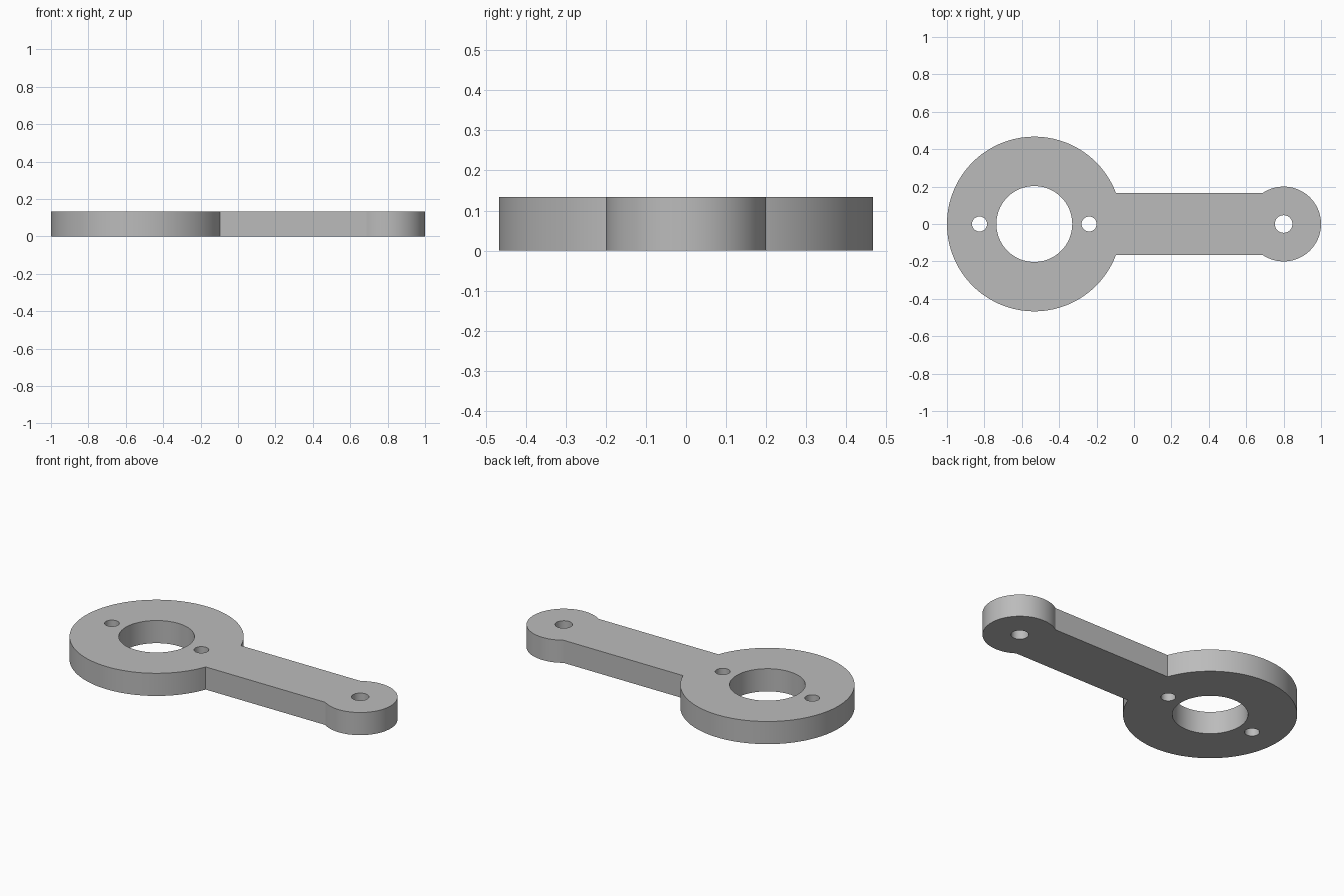
import bpy, bmesh
from math import asin, cos, pi, sin

cube = bpy.data.objects.get("Cube")
if cube:
    bpy.data.objects.remove(cube, do_unlink=True)

THICK = 0.134
HUB_X, HUB_R = -0.533, 0.467
TIP_X, TIP_R = 0.8, 0.2
ARM_HALF = 0.165


def arc(cx, r, start, end, n):
    """Points along a circular arc centred on the x axis."""
    return [(cx + r * cos(start + (end - start) * i / n),
             r * sin(start + (end - start) * i / n)) for i in range(n + 1)]


def circle(cx, r, n=64):
    return arc(cx, r, 0, 2 * pi, n)[:-1]


# Outline: hub arc, straight arm edges, tip arc
hub_angle = asin(ARM_HALF / HUB_R)
tip_angle = pi - asin(ARM_HALF / TIP_R)
outline = arc(HUB_X, HUB_R, hub_angle, 2 * pi - hub_angle, 96)
outline += arc(TIP_X, TIP_R, -tip_angle, tip_angle, 64)

# Bearing bore, two hub bolt holes and the tip pivot hole
holes = [circle(HUB_X, 0.203, 96), circle(HUB_X - 0.293, 0.04),
         circle(HUB_X + 0.293, 0.04), circle(TIP_X, 0.047)]

# Filled profile extruded to a solid plate
curve = bpy.data.curves.new("lever_profile", "CURVE")
curve.dimensions = "2D"
curve.fill_mode = "BOTH"
curve.extrude = THICK / 2
for loop in [outline] + holes:
    spline = curve.splines.new("POLY")
    spline.points.add(len(loop) - 1)
    for point, (x, y) in zip(spline.points, loop):
        point.co = (x, y, 0, 1)
    spline.use_cyclic_u = True

profile = bpy.data.objects.new("lever_profile", curve)
bpy.context.collection.objects.link(profile)
bpy.context.view_layer.update()
mesh = bpy.data.meshes.new_from_object(
    profile.evaluated_get(bpy.context.evaluated_depsgraph_get()))
bpy.data.objects.remove(profile, do_unlink=True)

# Weld caps to walls and stand the plate on the ground
bm = bmesh.new()
bm.from_mesh(mesh)
bmesh.ops.remove_doubles(bm, verts=bm.verts, dist=0.0001)
bmesh.ops.translate(bm, verts=bm.verts, vec=(0, 0, THICK / 2))
bmesh.ops.recalc_face_normals(bm, faces=bm.faces)
bm.to_mesh(mesh)
bm.free()

lever = bpy.data.objects.new("lever_arm", mesh)
bpy.context.collection.objects.link(lever)

# Plain grey material
grey = bpy.data.materials.new("plain_grey")
grey.use_nodes = True
colour = (0.5, 0.5, 0.5, 1)
grey.diffuse_color = colour
grey.node_tree.nodes["Principled BSDF"].inputs["Base Color"].default_value = colour
mesh.materials.clear()
mesh.materials.append(grey)

# Smooth round walls, crisp rims
bpy.ops.object.select_all(action="DESELECT")
lever.select_set(True)
bpy.context.view_layer.objects.active = lever
bpy.ops.object.shade_smooth_by_angle(angle=pi / 6)
